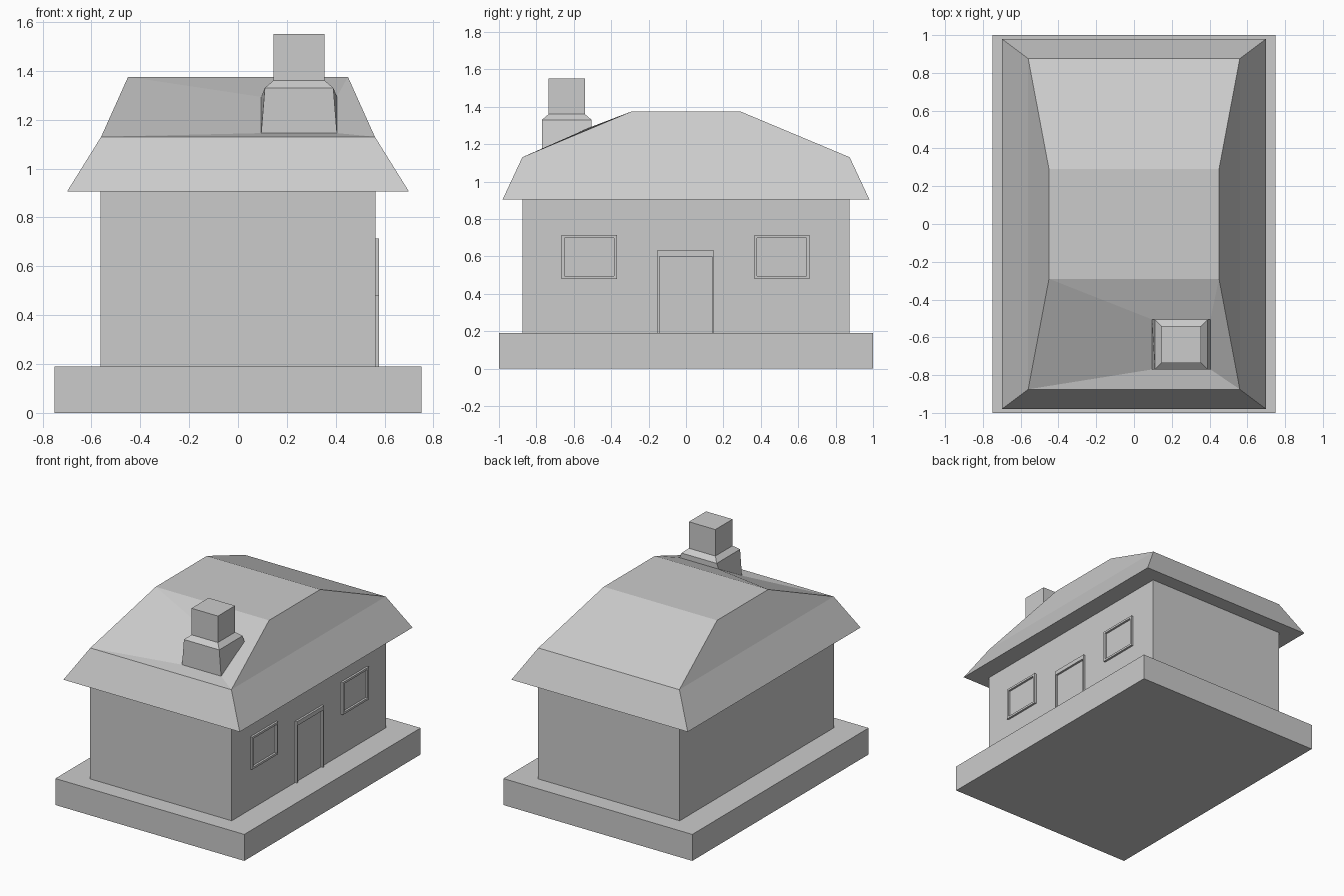
import bpy, bmesh

if "Cube" in bpy.data.objects:
    bpy.data.objects.remove(bpy.data.objects["Cube"])

grey = bpy.data.materials.new("plain grey")
grey.diffuse_color = (0.6, 0.6, 0.6, 1)
grey.use_nodes = True
grey.node_tree.nodes["Principled BSDF"].inputs["Base Color"].default_value = grey.diffuse_color


def make_object(name, bm):
    bmesh.ops.remove_doubles(bm, verts=bm.verts, dist=0.0001)
    bmesh.ops.recalc_face_normals(bm, faces=bm.faces)
    mesh = bpy.data.meshes.new(name)
    bm.to_mesh(mesh)
    bm.free()
    mesh.materials.append(grey)
    obj = bpy.data.objects.new(name, mesh)
    bpy.context.collection.objects.link(obj)
    return obj


def ring(bm, x0, x1, y0, y1, z0, z1=None):
    """Rectangular loop; z0 is the height at the front, z1 at the back."""
    z1 = z0 if z1 is None else z1
    return [bm.verts.new(p) for p in
            ((x0, y0, z0), (x1, y0, z0), (x1, y1, z1), (x0, y1, z1))]


def bridge(bm, a, b, skip=()):
    n = len(a)
    for i in range(n):
        if i not in skip:
            bm.faces.new((a[i], a[(i + 1) % n], b[(i + 1) % n], b[i]))


def box(name, hx, hy, z0, z1):
    bm = bmesh.new()
    low, high = ring(bm, -hx, hx, -hy, hy, z0), ring(bm, -hx, hx, -hy, hy, z1)
    bridge(bm, low, high)
    bm.faces.new(low)
    bm.faces.new(high)
    return make_object(name, bm)


# Ground slab and walls
box("base_slab", 0.75, 1.0, 0.0, 0.19)
box("walls", 0.563, 0.875, 0.19, 0.905)

# Roof: flared eaves, hipped upper part, chimney grown out of the front slope
bm = bmesh.new()
soffit = ring(bm, -0.563, 0.563, -0.875, 0.875, 0.905)
eave = ring(bm, -0.70, 0.70, -0.98, 0.98, 0.905)
bend = ring(bm, -0.56, 0.56, -0.875, 0.875, 1.13)
crown = ring(bm, -0.45, 0.45, -0.29, 0.29, 1.375)
bridge(bm, soffit, eave)
bridge(bm, eave, bend)
bridge(bm, bend, crown, skip=(0,))
bm.faces.new(soffit)
bm.faces.new(crown)

slope = [bend[0], bend[1], crown[1], crown[0]]
levels = [
    ring(bm, 0.095, 0.405, -0.77, -0.505, 1.145, 1.293),
    ring(bm, 0.11, 0.39, -0.77, -0.505, 1.33),
    ring(bm, 0.145, 0.355, -0.735, -0.54, 1.36),
    ring(bm, 0.145, 0.355, -0.735, -0.54, 1.55),
]
for lower, upper in zip([slope] + levels, levels):
    bridge(bm, lower, upper)
bm.faces.new(levels[-1])
make_object("roof_and_chimney", bm)


# Raised window and door surrounds on the right wall
def surround(name, y0, y1, z0, z1, wy, wz, closed):
    """Extruded frame; an open one has no bottom rail."""
    if closed:
        outer = [(y0, z0), (y0, z1), (y1, z1), (y1, z0)]
        inner = [(y0 + wy, z0 + wz), (y0 + wy, z1 - wz),
                 (y1 - wy, z1 - wz), (y1 - wy, z0 + wz)]
    else:
        outer = [(y0, z0), (y0, z1), (y1, z1), (y1, z0)]
        inner = [(y0 + wy, z0), (y0 + wy, z1 - wz),
                 (y1 - wy, z1 - wz), (y1 - wy, z0)]
    bm = bmesh.new()
    loops = [[bm.verts.new((x, y, z)) for y, z in pts]
             for x, pts in ((0.563, outer), (0.578, outer),
                            (0.578, inner), (0.563, inner))]
    for a, b in zip(loops, loops[1:] + loops[:1]):
        bridge(bm, a, b, skip=() if closed else (3,))
    if not closed:
        for i in (0, 3):
            bm.faces.new([loop[i] for loop in loops])
    return make_object(name, bm)


surround("window_frame_front", -0.665, -0.37, 0.48, 0.713, 0.015, 0.015, True)
surround("window_frame_back", 0.365, 0.66, 0.48, 0.713, 0.015, 0.015, True)
surround("door_frame", -0.155, 0.15, 0.19, 0.63, 0.012, 0.03, False)
